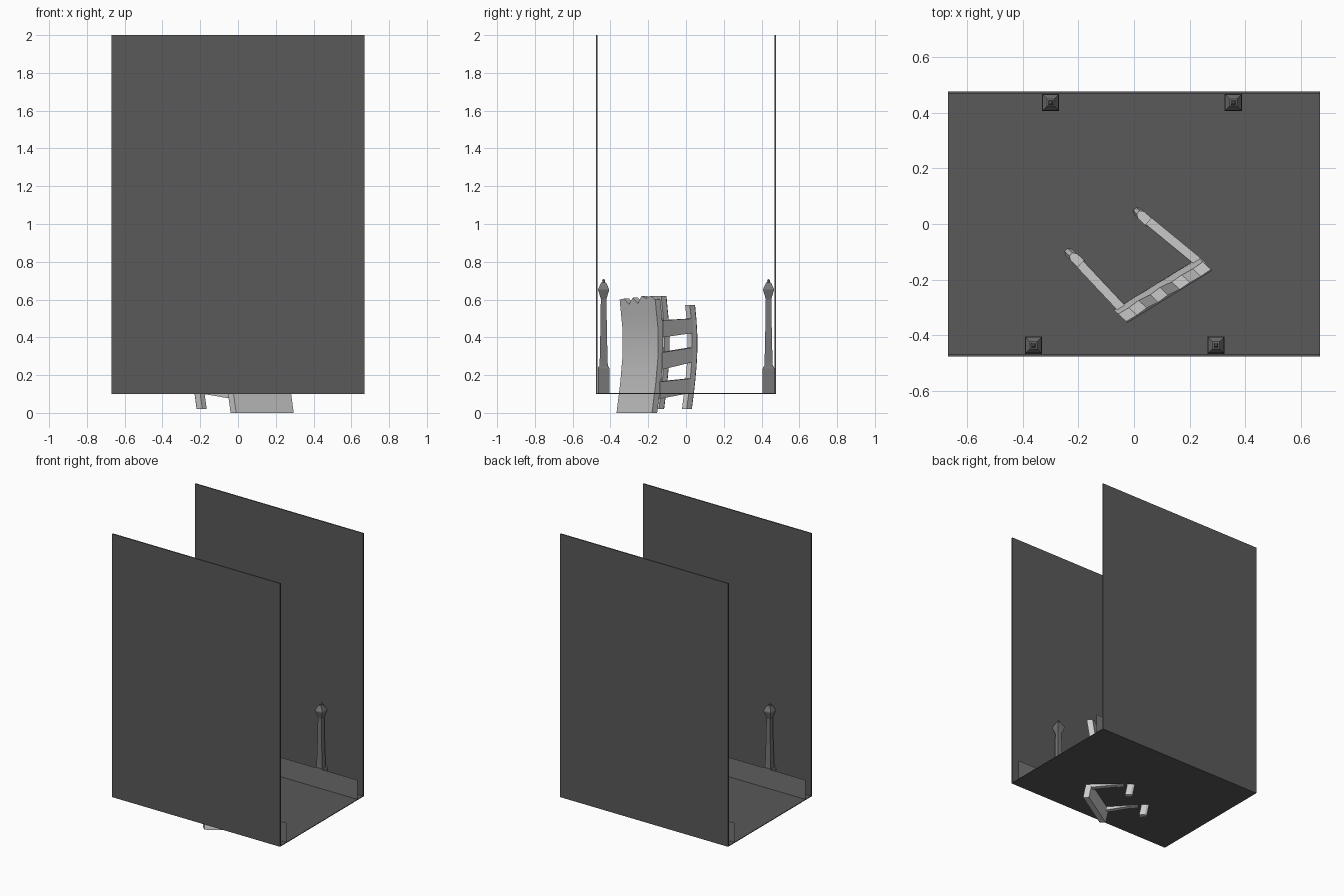
import bpy, bmesh
from mathutils import Vector

if "Cube" in bpy.data.objects:
    bpy.data.objects.remove(bpy.data.objects["Cube"])


def material(name, v):
    m = bpy.data.materials.new(name)
    m.diffuse_color = (v, v, v, 1)
    m.use_nodes = True
    m.node_tree.nodes["Principled BSDF"].inputs["Base Color"].default_value = m.diffuse_color
    return m


DARK = material("dark_grey", 0.10)
MID = material("mid_grey", 0.18)


def loft(name, rings, mat=None, cap=True, smooth=False):
    """Skin a list of closed rings that share one point count."""
    bm = bmesh.new()
    vs = [[bm.verts.new(p) for p in r] for r in rings]
    n = len(rings[0])
    for a, b in zip(vs, vs[1:]):
        for i in range(n):
            j = (i + 1) % n
            bm.faces.new((a[i], a[j], b[j], b[i]))
    if cap:
        bm.faces.new(vs[0][::-1])
        bm.faces.new(vs[-1])
    bmesh.ops.recalc_face_normals(bm, faces=bm.faces)
    me = bpy.data.meshes.new(name)
    bm.to_mesh(me)
    bm.free()
    ob = bpy.data.objects.new(name, me)
    bpy.context.collection.objects.link(ob)
    if mat:
        me.materials.append(mat)
    if smooth:
        bpy.ops.object.select_all(action='DESELECT')
        ob.select_set(True)
        bpy.context.view_layer.objects.active = ob
        bpy.ops.object.shade_smooth_by_angle(angle=0.5)
    return ob


def square(x, y, z, w):
    h = w / 2
    return [(x - h, y - h, z), (x + h, y - h, z), (x + h, y + h, z), (x - h, y + h, z)]


def box(name, lo, hi, mat):
    (x0, y0, z0), (x1, y1, z1) = lo, hi
    return loft(name, [[(x0, y0, z), (x1, y0, z), (x1, y1, z), (x0, y1, z)] for z in (z0, z1)], mat)


# floor and the two tall side walls
box("floor", (-0.67, -0.477, 0.100), (0.67, 0.477, 0.105), DARK)
for side, label in ((-1, "front"), (1, "back")):
    ys = sorted((side * 0.469, side * 0.477))
    box(label + "_wall", (-0.67, ys[0], 0.10), (0.67, ys[1], 2.0), DARK)
    # thin low skirting panel standing in front of the lamp bases
    me = bpy.data.meshes.new(label + "_skirting")
    y = side * 0.405
    me.from_pydata([(-0.67, y, 0.105), (0.67, y, 0.105), (0.67, y, 0.245), (-0.67, y, 0.245)],
                   [], [(0, 1, 2, 3)])
    me.materials.append(MID)
    bpy.context.collection.objects.link(bpy.data.objects.new(label + "_skirting", me))

# lamp posts: plinth, tapered shaft, lantern
PLINTH = ((0.105, 0.062), (0.235, 0.062), (0.245, 0.055))
SHAFT = ((0.245, 0.046), (0.27, 0.042), (0.45, 0.034), (0.60, 0.030))
LANTERN = ((0.60, 0.028), (0.65, 0.058), (0.655, 0.058), (0.69, 0.026), (0.692, 0.012),
           (0.70, 0.016), (0.708, 0.006))
for x, y in ((-0.30, 0.437), (0.357, 0.437), (-0.362, -0.436), (0.295, -0.436)):
    for name, prof in (("lamp_plinth", PLINTH), ("lamp_shaft", SHAFT), ("lamp_lantern", LANTERN)):
        loft(name, [square(x, y, z, w) for z, w in prof], MID)

# broken bowed structure: everything leans along W by an amount set by height
W = Vector((-0.73, 0.68, 0))
P = Vector((0.68, 0.73, 0))
BOW = ((0, 0), (0.15, 0.028), (0.30, 0.047), (0.45, 0.046), (0.56, 0.030), (0.65, 0.018))


def bow(z):
    for (z0, s0), (z1, s1) in zip(BOW, BOW[1:]):
        if z <= z1:
            return W * (s0 + (s1 - s0) * (z - z0) / (z1 - z0))
    return W * BOW[-1][1]


def at(base, z):
    return Vector((base[0], base[1], z)) + bow(z)


# curved back panel with a jagged broken top
A, B = Vector((-0.01, -0.368, 0)), Vector((0.295, -0.18, 0))
TOPS = (0.60, 0.605, 0.575, 0.61, 0.58, 0.62, 0.605, 0.62, 0.60)
rings = []
for i, top in enumerate(TOPS):
    base = A.lerp(B, i / (len(TOPS) - 1))
    zs = [top * k / 8 for k in range(9)]
    rings.append([at(base, z) for z in zs] + [at(base + W * 0.04, z) for z in reversed(zs)])
loft("back_panel", rings, smooth=True)

# two side frames: bowed outer post and three rungs each
for label, root, foot, top in (("right", (0.262, -0.165), (0.055, 0.005), 0.57),
                               ("left", (-0.008, -0.338), (-0.192, -0.142), 0.62)):
    root, foot = Vector((*root, 0)), Vector((*foot, 0))
    rings = []
    for k in range(8):
        z = 0.02 + (top - 0.02) * k / 7
        c = at(foot, z)
        rings.append([c + W * a + P * b for a, b in
                      ((-0.024, -0.017), (0.012, -0.017), (0.026, -0.008),
                       (0.026, 0.008), (0.012, 0.017), (-0.024, 0.017))])
    loft(label + "_post", rings, smooth=True)
    for z0, z1 in ((0.12, 0.145), (0.275, 0.31), (0.445, 0.462)):
        rings = []
        for c, h in ((at(root, z0), 0.045), (at(foot, z1), 0.038)):
            up = Vector((0, 0, h))
            rings.append([c - P * 0.016 - up, c + P * 0.016 - up, c + P * 0.016 + up, c - P * 0.016 + up])
        loft(label + "_rung", rings)
